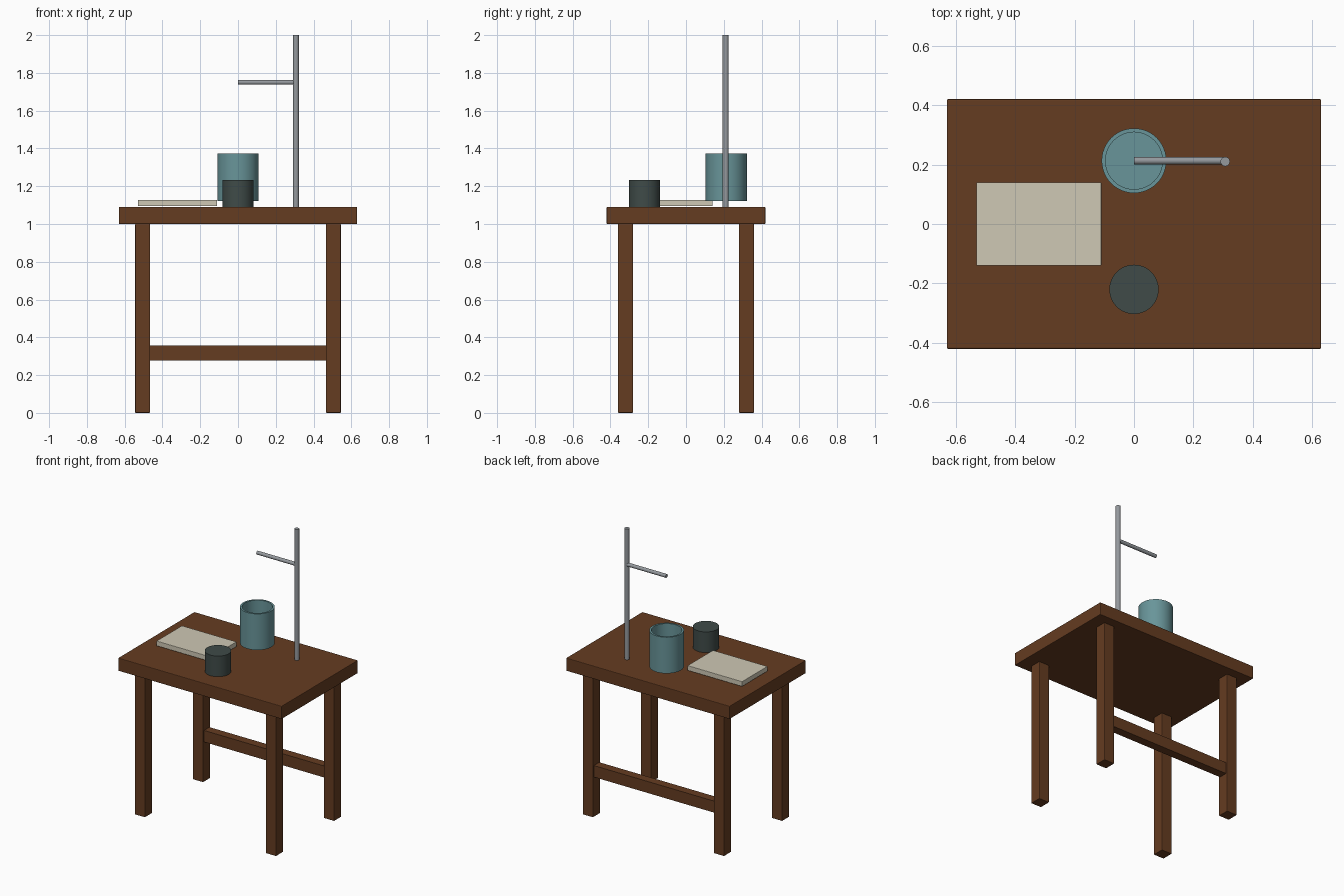
import bpy
import bmesh
from math import radians

cube = bpy.data.objects.get("Cube")
if cube:
    bpy.data.objects.remove(cube, do_unlink=True)


def material(name, rgb):
    m = bpy.data.materials.new(name)
    m.use_nodes = True
    m.diffuse_color = (*rgb, 1)
    m.node_tree.nodes["Principled BSDF"].inputs["Base Color"].default_value = (*rgb, 1)
    return m


wood = material("brown wood", (0.13, 0.045, 0.015))
teal = material("teal glaze", (0.14, 0.30, 0.32))
dark = material("dark green grey", (0.05, 0.07, 0.065))
paper = material("cream paper", (0.62, 0.58, 0.46))
steel = material("grey steel", (0.30, 0.32, 0.34))


def box(name, centre, size, mat, bevel=0.004):
    bpy.ops.mesh.primitive_cube_add(size=1, location=centre)
    ob = bpy.context.object
    ob.name = name
    ob.scale = size
    bpy.ops.object.transform_apply(location=False, rotation=False, scale=True)
    ob.data.materials.append(mat)
    if bevel:
        mod = ob.modifiers.new("soft edges", "BEVEL")
        mod.width = bevel
        mod.segments = 2
    return ob


def cylinder(name, centre, radius, length, mat, sides=48, tilt=(0, 0, 0)):
    bpy.ops.mesh.primitive_cylinder_add(vertices=sides, radius=radius, depth=length,
                                        location=centre, rotation=tilt)
    ob = bpy.context.object
    ob.name = name
    ob.data.materials.append(mat)
    bpy.ops.object.shade_smooth_by_angle(angle=radians(35))
    return ob


# Table: top, four legs, rear stretcher
TOP = 1.09
box("table_top", (0, 0, 1.045), (1.26, 0.84, 0.09), wood)
for side, x in (("left", 0.505), ("right", -0.505)):
    for end, y in (("front", -0.32), ("back", 0.32)):
        box(f"{end}_{side}_leg", (x, y, 0.5), (0.08, 0.08, 1.0), wood)
box("back_stretcher", (0, 0.32, 0.318), (0.93, 0.06, 0.08), wood, 0)

# Book lying on the table
box("book", (-0.32, 0, 1.111), (0.42, 0.28, 0.034), paper, 0.002)

# Closed dark pot
cylinder("dark_pot", (0, -0.22, 1.161), 0.083, 0.145, dark)

# Open bowl: top face inset and pushed down to leave a thin wall and a floor
bowl = cylinder("open_pot", (0, 0.213, 1.248), 0.109, 0.252, teal)
bm = bmesh.new()
bm.from_mesh(bowl.data)
rim = max(bm.faces, key=lambda f: f.calc_center_median().z)
bmesh.ops.inset_region(bm, faces=[rim], thickness=0.013)
floor = bmesh.ops.extrude_face_region(bm, geom=[rim])["geom"]
bmesh.ops.translate(bm, vec=(0, 0, -0.237),
                    verts=[g for g in floor if isinstance(g, bmesh.types.BMVert)])
if rim.is_valid:
    bmesh.ops.delete(bm, geom=[rim], context="FACES_ONLY")
bmesh.ops.recalc_face_normals(bm, faces=bm.faces)
bm.to_mesh(bowl.data)
bm.free()
bpy.context.view_layer.objects.active = bowl
bpy.ops.object.shade_smooth_by_angle(angle=radians(35))

# Stand: upright post and side arm
cylinder("stand_post", (0.307, 0.21, (TOP + 2) / 2), 0.016, 2 - TOP, steel, 16)
cylinder("stand_arm", (0.153, 0.213, 1.75), 0.0125, 0.306, steel, 16, (0, radians(90), 0))
